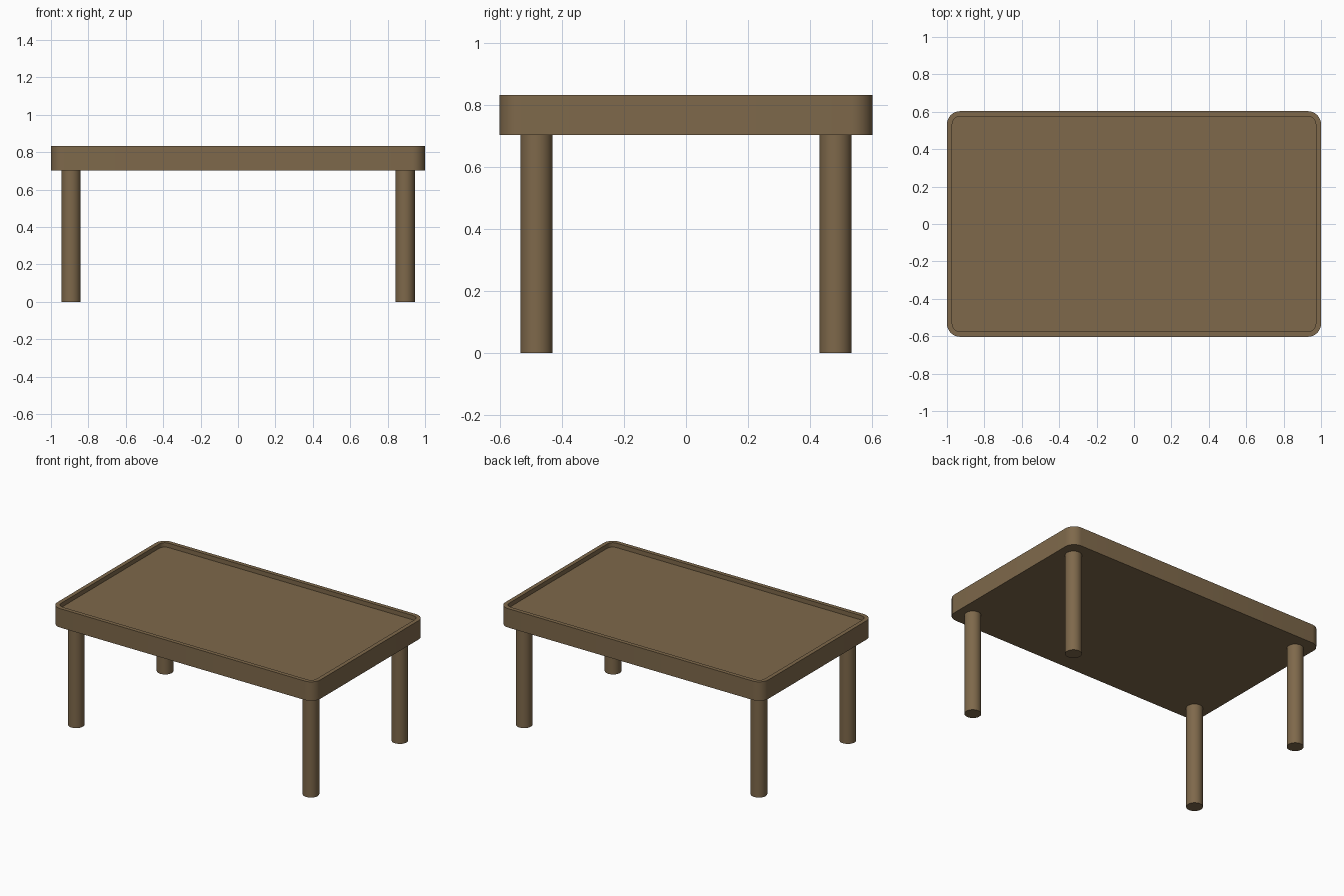
import bpy, bmesh, math

if "Cube" in bpy.data.objects:
    bpy.data.objects.remove(bpy.data.objects["Cube"])

wood = bpy.data.materials.new("wood")
wood.diffuse_color = (0.21, 0.14, 0.07, 1)
wood.use_nodes = True
wood.node_tree.nodes["Principled BSDF"].inputs["Base Color"].default_value = wood.diffuse_color


def rounded_rect(bm, hx, hy, r, z, steps=8):
    """Ring of vertices around a rounded rectangle."""
    ring = []
    for i, (sx, sy) in enumerate([(1, 1), (-1, 1), (-1, -1), (1, -1)]):
        for k in range(steps + 1):
            a = math.pi / 2 * (i + k / steps)
            ring.append(bm.verts.new((sx * (hx - r) + r * math.cos(a),
                                      sy * (hy - r) + r * math.sin(a), z)))
    return ring


def finish(obj, name):
    obj.name = name
    obj.data.materials.append(wood)
    bpy.ops.object.select_all(action='DESELECT')
    obj.select_set(True)
    bpy.context.view_layer.objects.active = obj
    bpy.ops.object.shade_smooth_by_angle(angle=math.radians(30))


# Tray-like table top: underside, outer wall, rim, recessed surface
bm = bmesh.new()
rings = [rounded_rect(bm, *p) for p in [
    (1.0, 0.603, 0.07, 0.703),
    (1.0, 0.603, 0.07, 0.833),
    (0.972, 0.575, 0.042, 0.833),
    (0.972, 0.575, 0.042, 0.803)]]
for low, high in zip(rings, rings[1:]):
    n = len(low)
    for i in range(n):
        j = (i + 1) % n
        bm.faces.new((low[i], low[j], high[j], high[i]))
bm.faces.new(rings[0][::-1])
bm.faces.new(rings[-1])
mesh = bpy.data.meshes.new("table_top")
bm.to_mesh(mesh)
bm.free()
top = bpy.data.objects.new("table_top", mesh)
bpy.context.collection.objects.link(top)
finish(top, "table_top")

# Four round legs
for side, sx in (("left", -1), ("right", 1)):
    for end, sy in (("front", -1), ("back", 1)):
        bpy.ops.mesh.primitive_cylinder_add(
            vertices=32, radius=0.052, depth=0.703,
            location=(sx * 0.893, sy * 0.483, 0.3515))
        finish(bpy.context.object, f"{end}_{side}_leg")
